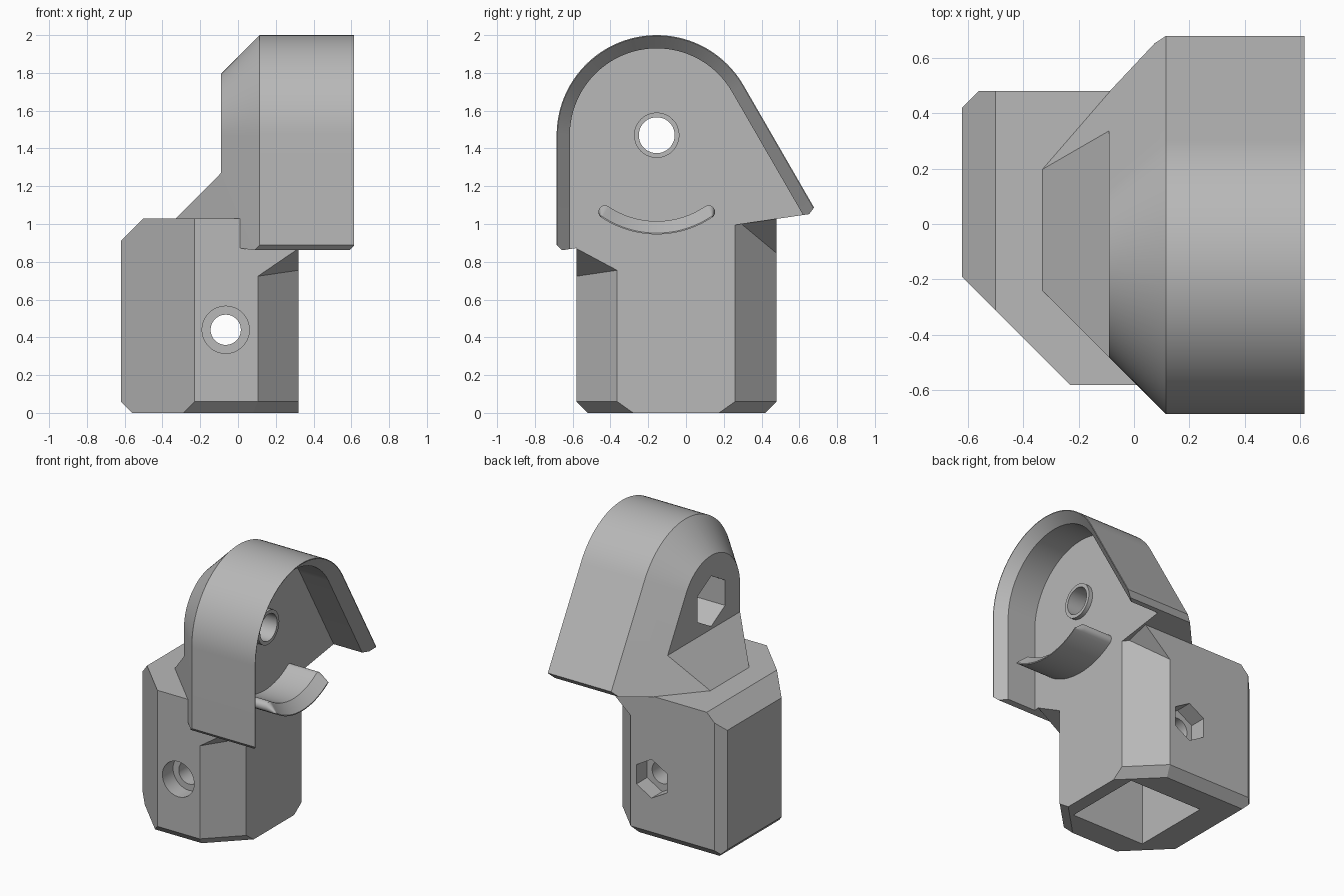
import bpy, bmesh
from math import sin, cos, radians
from mathutils import Vector
from mathutils.geometry import normal

cube = bpy.data.objects.get("Cube")
if cube:
    bpy.data.objects.remove(cube)

grey = bpy.data.materials.new("plain grey")
grey.use_nodes = True
colour = (0.48, 0.48, 0.48, 1)
grey.diffuse_color = colour
grey.node_tree.nodes["Principled BSDF"].inputs["Base Color"].default_value = colour


def finish(bm, name):
    bmesh.ops.recalc_face_normals(bm, faces=bm.faces)
    mesh = bpy.data.meshes.new(name)
    bm.to_mesh(mesh)
    bm.free()
    mesh.materials.append(grey)
    obj = bpy.data.objects.new(name, mesh)
    bpy.context.collection.objects.link(obj)
    return obj


def trim(bm, planes):
    """Keep the side of each plane where n.p <= d and cap the cut."""
    for n, d in planes:
        n = Vector(n)
        geom = bm.verts[:] + bm.edges[:] + bm.faces[:]
        cut = bmesh.ops.bisect_plane(bm, geom=geom, dist=1e-6, plane_co=n * (d / n.length_squared),
                                     plane_no=n, clear_outer=True)["geom_cut"]
        edges = [e for e in cut if isinstance(e, bmesh.types.BMEdge)]
        if edges:
            bmesh.ops.contextual_create(bm, geom=edges)


def block(name, lo, hi, planes=()):
    bm = bmesh.new()
    bmesh.ops.create_cube(bm, size=1)
    for v in bm.verts:
        v.co = [l + (c + 0.5) * (h - l) for l, h, c in zip(lo, hi, v.co)]
    trim(bm, planes)
    return finish(bm, name)


def loft(name, sections, axis="x", planes=()):
    """Skin matching outlines placed along the x or y axis."""
    bm = bmesh.new()
    rows = [[bm.verts.new((t, u, v) if axis == "x" else (u, t, v)) for u, v in outline]
            for t, outline in sections]
    for a, b in zip(rows, rows[1:]):
        for i in range(len(a)):
            bm.faces.new((a[i - 1], a[i], b[i], b[i - 1]))
    bm.faces.new(rows[0])
    bm.faces.new(rows[-1])
    bmesh.ops.recalc_face_normals(bm, faces=bm.faces)
    trim(bm, planes)
    return finish(bm, name)


def arc(c, r, start, end, n):
    angles = [radians(start + (end - start) * i / n) for i in range(n + 1)]
    return [(c[0] + r * cos(a), c[1] + r * sin(a)) for a in angles]


def rod(name, c, r, t0, t1, axis, sides=48):
    ring = arc(c, r, 90, 450, sides)[:-1]
    return loft(name, [(t0, ring), (t1, ring)], axis)


def combine(target, other, operation):
    mod = target.modifiers.new(operation, "BOOLEAN")
    mod.operation = operation
    mod.solver = "EXACT"
    mod.object = other
    bpy.context.view_layer.objects.active = target
    bpy.ops.object.modifier_apply(modifier=mod.name)
    bpy.data.objects.remove(other)


def under(*points):
    """Plane through three points, keeping what lies below."""
    n = normal([Vector(p) for p in points])
    n = n if n.z > 0 else -n
    return n, n.dot(Vector(points[0]))


PIVOT = (-0.155, 1.47)
BOLT = (-0.065, 0.44)


def arch(inset):
    """Round-topped outline with an upright front and a leaning back."""
    r = 0.53 - inset
    pts = arc(PIVOT, r, 180, 30, 40)
    floor = 0.5
    back = PIVOT[0] + (r + (PIVOT[1] - floor) * sin(radians(30))) / cos(radians(30))
    return [(PIVOT[0] - r, floor)] + pts + [(back, floor)]


# Post with chamfered edges
s = 0.5 ** 0.5
post = block("post", (-0.62, -0.58, 0), (0.32, 0.48, 1.03), [
    ((-1, -1, 0), 0.81), ((-1, 1, 0), 1.04), ((-1, 0, 1), 1.53),
    ((-1, 0, -1), 0.56), ((0, -1, -1), 0.52), ((0, 1, -1), 0.42),
    ((s, -s, -1), 0.424), ((s, s, -1), 0.35)])

# Cut corners that end under sloping ledges
combine(post, block("front_corner_cutter", (0, -0.8, -0.1), (0.5, 0, 1.2), [
    ((-1, 1, 0), -0.685),
    under((0.10, -0.58, 0.72), (0.32, -0.365, 0.755), (0.32, -0.58, 0.87))]), "DIFFERENCE")
combine(post, block("back_corner_cutter", (0, 0, -0.1), (0.5, 0.8, 1.2), [
    ((-1, -1, 0), -0.58),
    under((0.10, 0.48, 0.845), (0.32, 0.26, 1.028), (0.32, 0.48, 1.04))]), "DIFFERENCE")

# Tapered hood with a slanted underside
bracket = loft("hinge_bracket", [(-0.335, arch(0.45)), (0.115, arch(0)), (0.615, arch(0))],
               planes=[((0, 0.146, -1), -0.957), ((0, -1, -1), -0.205), ((0, 0.8, -0.6), -0.11)])

# Flat outer face and sloping heel
combine(bracket, block("heel_cutter", (-0.6, -1, 0.5), (-0.09, 1, 2.2),
                       [((1, 0, -1), -1.36)]), "DIFFERENCE")

# Hollow with a bevelled rim
combine(bracket, loft("hollow_cutter", [(0.32, arch(0.07)), (0.545, arch(0.07)),
                                        (0.62, arch(0))]), "DIFFERENCE")
combine(bracket, post, "UNION")
combine(bracket, rod("pivot_boss", PIVOT, 0.12, 0.25, 0.35, "x"), "UNION")

# Socket, pivot hole, bolt hole and their recesses
for cutter in (
        block("socket_cutter", (-0.355, -0.34, -0.1), (0.225, 0.24, 0.82)),
        rod("pivot_hole_cutter", PIVOT, 0.095, -0.5, 0.8, "x"),
        rod("pivot_nut_cutter", PIVOT, 0.18, -0.5, 0.19, "x", 6),
        rod("bolt_hole_cutter", BOLT, 0.08, -0.8, 0.8, "y"),
        rod("bolt_head_cutter", BOLT, 0.125, -0.8, -0.46, "y"),
        rod("bolt_nut_cutter", BOLT, 0.138, 0.36, 0.8, "y", 6)):
    combine(bracket, cutter, "DIFFERENCE")


# Curved rib with round ends and a bevelled tip
def rib_outline(inner, outer=0.525):
    mid, half = (inner + outer) / 2, (outer - inner) / 2
    first, last = -124, -56

    def tip(a):
        return arc(PIVOT, mid, a, a, 1)[0]

    return (arc(PIVOT, outer, first, last, 24)
            + arc(tip(last), half, last, last + 180, 10)[1:-1]
            + arc(PIVOT, inner, last, first, 24)
            + arc(tip(first), half, first + 180, first + 360, 10)[1:-1])


rib = loft("curved_rib", [(0.30, rib_outline(0.455)), (0.545, rib_outline(0.455)),
                          (0.615, rib_outline(0.518))])

for obj in (bracket, rib):
    bpy.ops.object.select_all(action="DESELECT")
    obj.select_set(True)
    bpy.context.view_layer.objects.active = obj
    bpy.ops.object.shade_smooth_by_angle(angle=radians(25))
